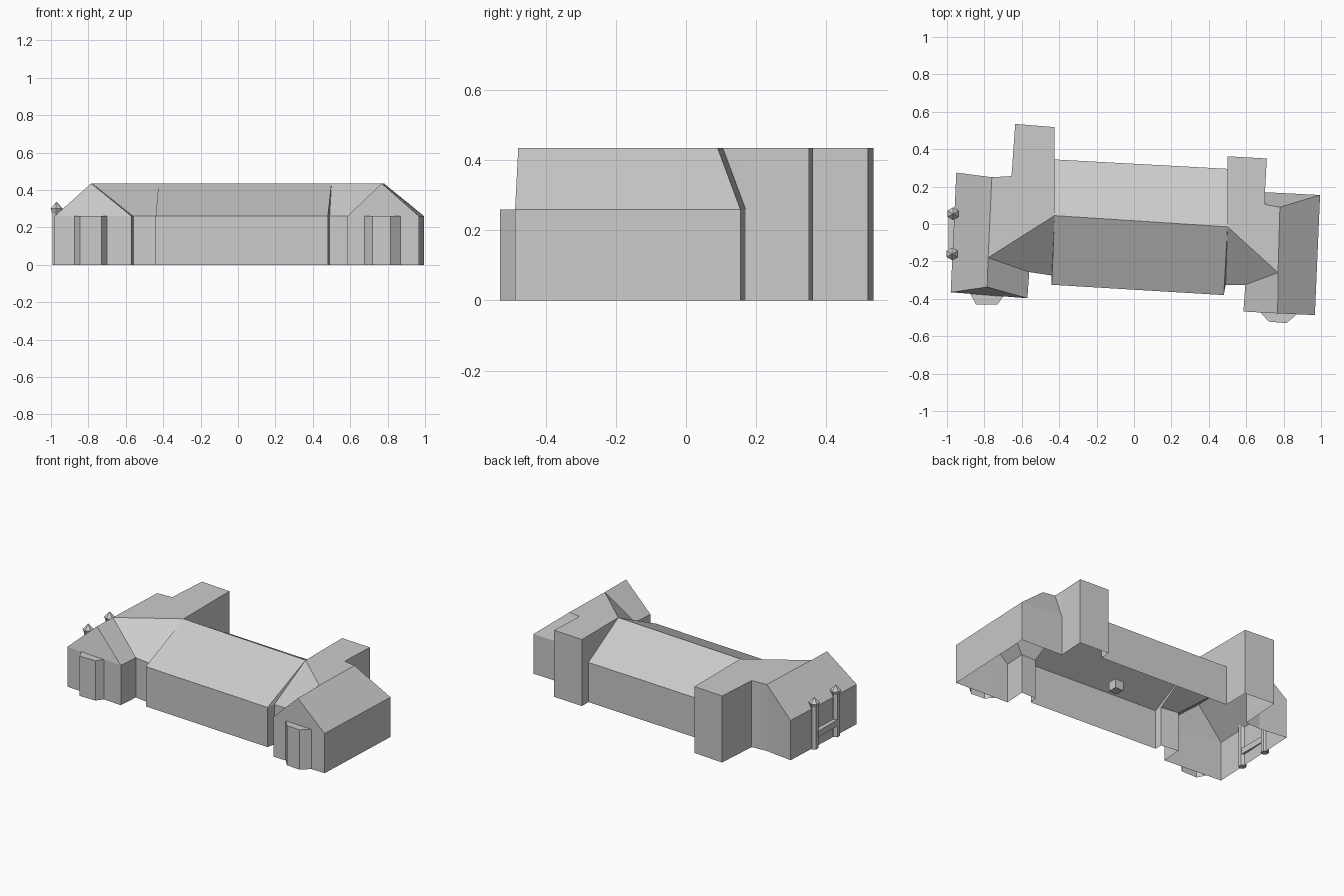
import bpy, bmesh, math

if "Cube" in bpy.data.objects:
    bpy.data.objects.remove(bpy.data.objects["Cube"])

EAVE, RIDGE = 0.26, 0.435

def finish(bm, name):
    bmesh.ops.remove_doubles(bm, verts=bm.verts, dist=1e-4)
    bmesh.ops.recalc_face_normals(bm, faces=bm.faces)
    me = bpy.data.meshes.new(name)
    bm.to_mesh(me)
    bm.free()
    ob = bpy.data.objects.new(name, me)
    bpy.context.collection.objects.link(ob)
    return ob

def drop_walls(bm):
    """Drop a wall to the ground from every non-vertical open roof edge."""
    for e in [e for e in bm.edges if e.is_boundary]:
        a, b = e.verts
        if (a.co.xy - b.co.xy).length < 1e-4:
            continue
        c = bm.verts.new((b.co.x, b.co.y, 0))
        d = bm.verts.new((a.co.x, a.co.y, 0))
        bm.faces.new((a, b, c, d))

# Plan points at eave height (lower case) and at ridge height (upper case)
eaves = dict(
    wnw=(-.95, .275), wsw=(-.98, -.365), wse=(-.57, -.397), wi=(-.56, -.257),
    wj=(-.44, -.275), nsw=(-.44, -.325), nse=(.48, -.38), ej=(.49, -.325),
    ei=(.595, -.325), esw=(.585, -.468), ese=(.967, -.487), ene=(.995, .155),
    enw=(.70, .17), nne=(.50, .295), nnw=(-.425, .345))
ridges = dict(
    WN=(-.76, .25), WM=(-.78, -.18), WS=(-.785, -.337), WA=(-.655, .256),
    WB=(-.635, .535), WC=(-.425, .518), WD=(-.425, .345), NW=(-.425, .045),
    NE=(.50, -.015), EA=(.50, .295), EB=(.50, .362), EC=(.71, .35),
    ED=(.70, .17), EE=(.70, .105), EN=(.78, .09), EM=(.77, -.26), ES=(.768, -.478))
bm = bmesh.new()
V = {k: bm.verts.new((x, y, EAVE)) for k, (x, y) in eaves.items()}
V.update({k: bm.verts.new((x, y, RIDGE)) for k, (x, y) in ridges.items()})

roof = [
    # west wing: flat top, slopes, leaning gable
    "WN WA WB WC WD NW WM", "wnw WN WM WS wsw", "WM WS wse wi",
    "wsw WS wse", "NW WM wi wj", "NW wj nsw", "NW WD nnw",
    # main range
    "NW NE nse nsw", "NW NE nne nnw",
    # east wing: flat top, slopes, hipped back, gable
    "NE EA EB EC ED EE EN EM", "EN EM ES ese ene", "EM ES esw ei",
    "esw ES ese", "NE EM ei ej", "NE ej nse", "NE EA nne",
    "enw ene EN EE", "ED EE enw"]
for f in roof:
    bm.faces.new([V[k] for k in f.split()])
drop_walls(bm)
finish(bm, "building_shell")

# Bay windows on the two front gables
def bay(name, plan):
    bm = bmesh.new()
    bm.faces.new([bm.verts.new((x, y, EAVE)) for x, y in plan])
    drop_walls(bm)
    finish(bm, name)

bay("west_bay", [(-.875, -.373), (-.845, -.43), (-.73, -.43), (-.70, -.387)])
bay("east_bay", [(.675, -.471), (.72, -.522), (.815, -.53), (.87, -.483)])

# Six-sided posts with pointed caps beside the west entrance
def post(name, x, y):
    bm = bmesh.new()
    rings = []
    for r, z in [(.024, 0), (.024, .275), (.034, .30)]:
        rings.append([bm.verts.new((x + r * math.sin(i * math.pi / 3),
                                    y + r * math.cos(i * math.pi / 3), z)) for i in range(6)])
    tip = bm.verts.new((x, y, .335))
    bm.faces.new(rings[0])
    for i in range(6):
        j = (i + 1) % 6
        for lo, hi in zip(rings, rings[1:]):
            bm.faces.new((lo[i], lo[j], hi[j], hi[i]))
        bm.faces.new((rings[2][i], rings[2][j], tip))
    finish(bm, name)

post("north_post", -.967, .055)
post("south_post", -.972, -.16)

def box(name, lo, hi):
    bm = bmesh.new()
    bmesh.ops.create_cube(bm, size=1)
    for v in bm.verts:
        v.co = [h if c > 0 else l for c, l, h in zip(v.co, lo, hi)]
    finish(bm, name)

# Rail between the posts, and small block inside the hall
box("entrance_rail", (-.992, -.15, .075), (-.955, .045, .115))
box("floor_block", (.15, .02, .0), (.21, .08, .06))
